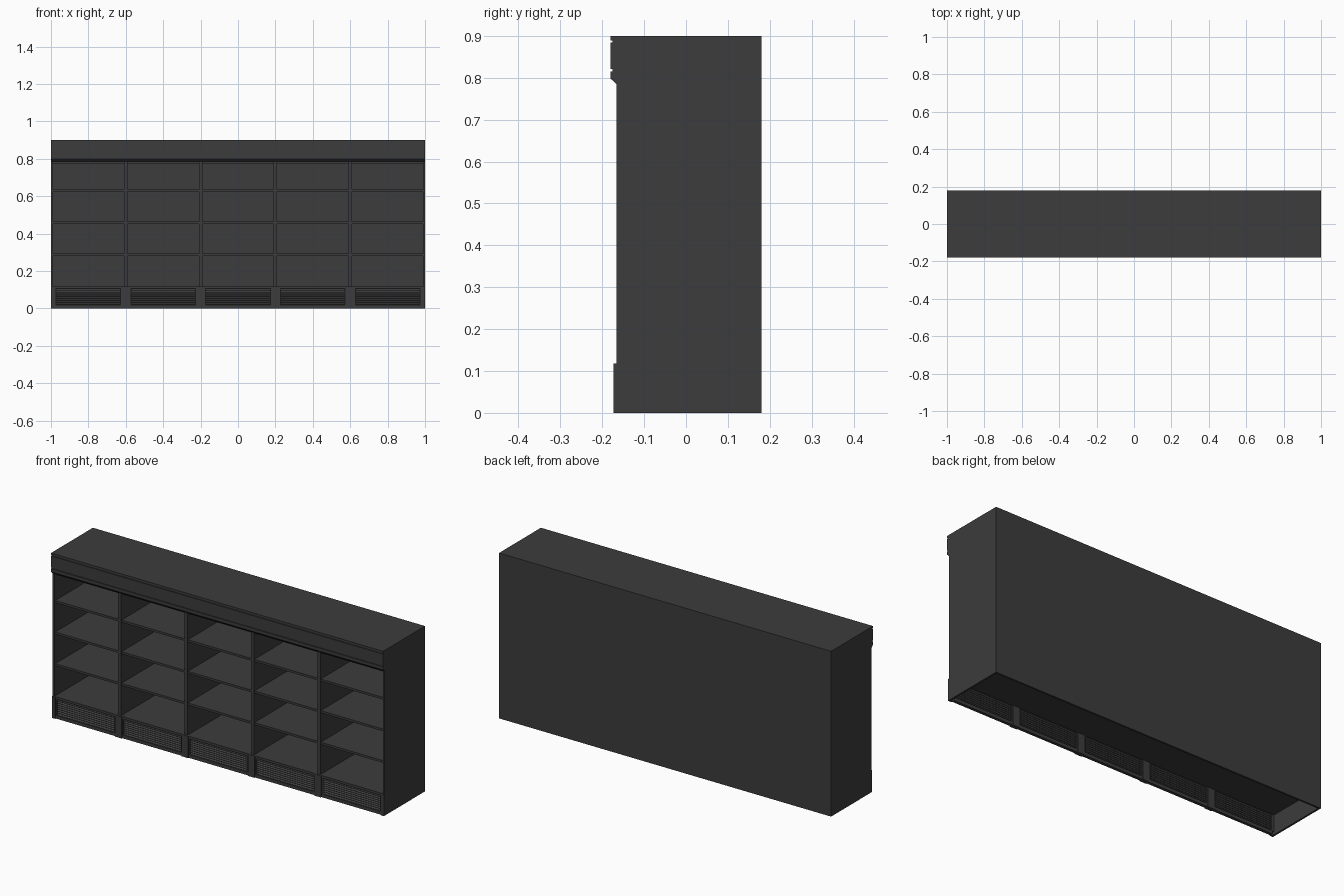
import bpy, bmesh, math
from mathutils import Matrix, Vector

if "Cube" in bpy.data.objects:
    bpy.data.objects.remove(bpy.data.objects["Cube"])

mat = bpy.data.materials.new("charcoal")
mat.diffuse_color = (0.045, 0.045, 0.045, 1)
mat.use_nodes = True
mat.node_tree.nodes["Principled BSDF"].inputs["Base Color"].default_value = mat.diffuse_color


def finish(name, bm):
    bmesh.ops.recalc_face_normals(bm, faces=bm.faces)
    me = bpy.data.meshes.new(name)
    bm.to_mesh(me)
    bm.free()
    me.materials.append(mat)
    ob = bpy.data.objects.new(name, me)
    bpy.context.collection.objects.link(ob)
    return ob


def add_box(bm, x, y, z, tilt=0):
    size = [b - a for a, b in (x, y, z)]
    centre = Vector([(a + b) / 2 for a, b in (x, y, z)])
    m = Matrix.Translation(centre) @ Matrix.Rotation(tilt, 4, 'X') @ Matrix.Diagonal((*size, 1))
    bmesh.ops.create_cube(bm, size=1, matrix=m)


def box(name, x, y, z):
    bm = bmesh.new()
    add_box(bm, x, y, z)
    return finish(name, bm)


BACK, FRONT, FOOT = 0.18, -0.166, -0.173
BASE_TOP, BODY_TOP = 0.118, 0.785
WALL = 0.01

# Carcass: sides, back, ceiling and deck (open underneath)
box("left_side", (-1, -1 + WALL), (FRONT, BACK), (0, BODY_TOP))
box("right_side", (1 - WALL, 1), (FRONT, BACK), (0, BODY_TOP))
box("back_panel", (-1 + WALL, 1 - WALL), (BACK - WALL, BACK), (0, BODY_TOP))
box("ceiling", (-1 + WALL, 1 - WALL), (-0.15, BACK - WALL), (0.773, BODY_TOP))
box("deck", (-1 + WALL, 1 - WALL), (-0.164, BACK - WALL), (0.107, BASE_TOP - 0.001))

# Header: moulded profile with two grooves and a chamfered lower edge
F, G = -0.18, -0.175
profile = [(BACK, 0.9), (F, 0.9), (F, 0.889), (G, 0.889), (G, 0.884), (F, 0.884),
           (F, 0.821), (G, 0.821), (G, 0.815), (F, 0.815), (F, 0.798),
           (FRONT, BODY_TOP), (BACK, BODY_TOP)]
bm = bmesh.new()
face = bm.faces.new([bm.verts.new((-1, y, z)) for y, z in profile])
ext = bmesh.ops.extrude_face_region(bm, geom=[face], use_keep_orig=True)
bmesh.ops.translate(bm, vec=(2, 0, 0), verts=[v for v in ext["geom"] if isinstance(v, bmesh.types.BMVert)])
finish("header", bm)

# Upright dividers
for i, x in enumerate((-0.6, -0.2, 0.2, 0.6)):
    box(f"divider_{i}", (x - 0.009, x + 0.009), (-0.162, BACK - WALL), (BASE_TOP - 0.001, BODY_TOP))

# Base posts, the end ones flush with the sides
for i in range(6):
    x = -1 + 0.4 * i
    depth = FRONT if i in (0, 5) else -0.15
    box(f"base_post_{i}", (max(-1, x - 0.02), min(1, x + 0.02)), (FOOT, depth), (0, BASE_TOP))

# Bays: three shelves, then a framed louvre grille in the base
for i in range(5):
    c = -0.8 + 0.4 * i
    for j, z in enumerate((0.286, 0.458, 0.630)):
        x0 = c - (0.19 if i == 0 else 0.191)
        x1 = c + (0.19 if i == 4 else 0.191)
        box(f"shelf_{i}_{j}", (x0, x1), (-0.158, BACK - WALL), (z - 0.006, z + 0.006))

    bm = bmesh.new()
    xs = (c - 0.18, c + 0.18)
    add_box(bm, xs, (-0.168, -0.152), (0, 0.018))
    add_box(bm, xs, (-0.168, -0.152), (0.105, BASE_TOP))
    for s in (-1, 1):
        a, b = sorted((c + s * 0.173, c + s * 0.19))
        add_box(bm, (a, b), (-0.1655, -0.152), (0.018, 0.105))
    finish(f"grille_frame_{i}", bm)

    bm = bmesh.new()
    for k in range(8):
        z = 0.0235 + k * 0.0109
        add_box(bm, (c - 0.175, c + 0.175), (-0.1665, -0.1525), (z - 0.001, z + 0.001), math.radians(40))
    finish(f"grille_slats_{i}", bm)
